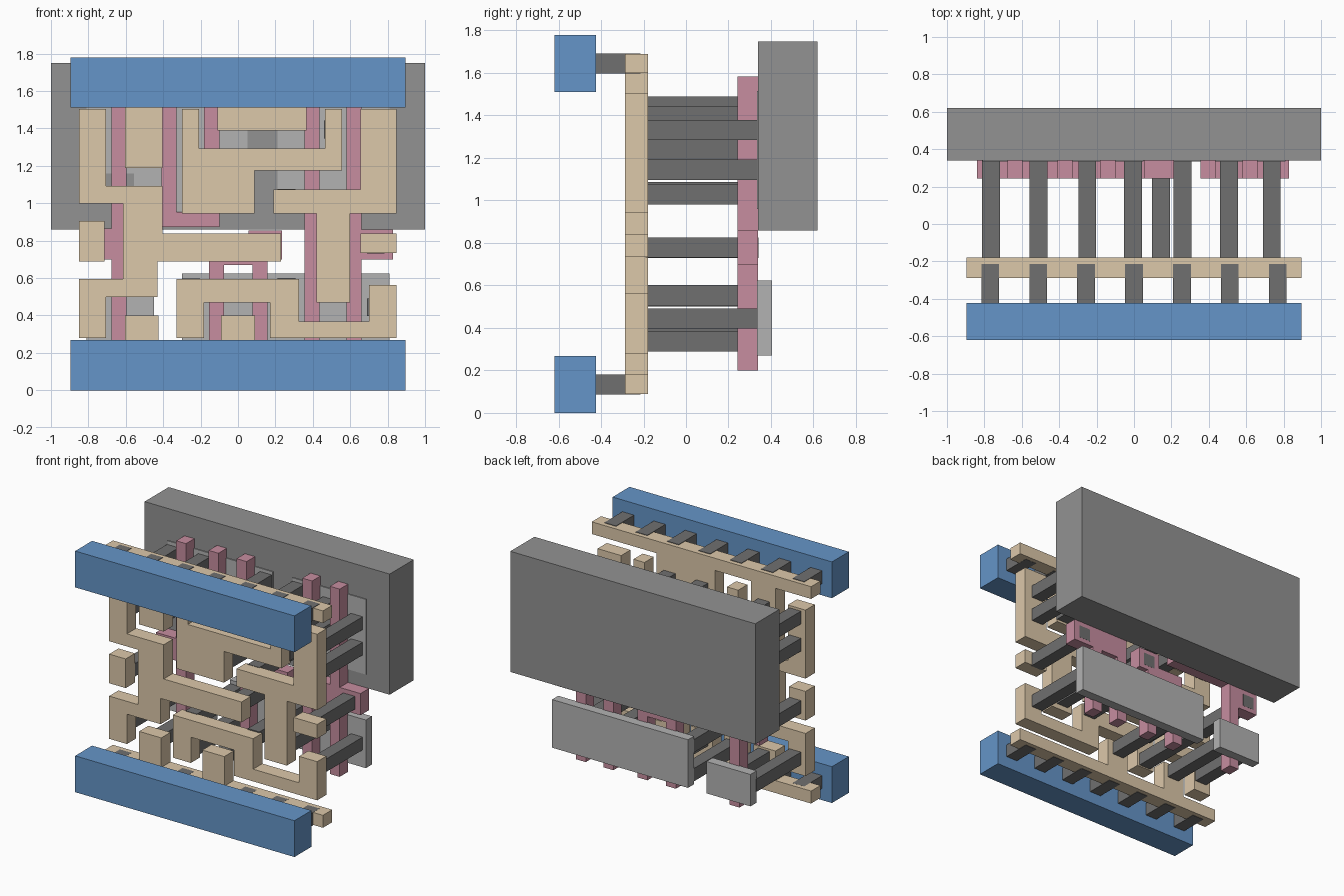
import bpy, bmesh

def material(name, rgb):
    m = bpy.data.materials.new(name)
    m.diffuse_color = (*rgb, 1)
    return m

TAN = material("tan", (0.72, 0.58, 0.40))
PINK = material("pink", (0.57, 0.27, 0.35))
BLUE = material("blue", (0.13, 0.30, 0.58))
MID = material("mid_grey", (0.29, 0.29, 0.29))
LIGHT = material("light_grey", (0.45, 0.45, 0.45))
DARK = material("dark_grey", (0.16, 0.16, 0.16))

def plate(name, pts, y0, y1, mat):
    """Extrude an (x, z) outline from depth y0 to y1."""
    bm = bmesh.new()
    face = bm.faces.new([bm.verts.new((x, y0, z)) for x, z in pts])
    new = bmesh.ops.extrude_face_region(bm, geom=[face])["geom"]
    moved = [v for v in new if isinstance(v, bmesh.types.BMVert)]
    bmesh.ops.translate(bm, verts=moved, vec=(0, y1 - y0, 0))
    bmesh.ops.recalc_face_normals(bm, faces=bm.faces)
    me = bpy.data.meshes.new(name)
    bm.to_mesh(me)
    bm.free()
    me.materials.append(mat)
    ob = bpy.data.objects.new(name, me)
    bpy.context.collection.objects.link(ob)
    return ob

def rect(x0, x1, z0, z1):
    return [(x0, z0), (x1, z0), (x1, z1), (x0, z1)]

def square(x, z, s=0.0475):
    return rect(x - s, x + s, z - s, z + s)

# Big back block
plate("well_block", rect(-1, 1, 0.86, 1.75), 0.34, 0.62, MID)

# Thin diffusion plates
D = (0.333, 0.405, LIGHT)
plate("lower_left_plate", rect(-0.81, -0.45, 0.27, 0.505), *D)
plate("lower_right_plate", rect(-0.3, 0.81, 0.27, 0.625), *D)
plate("upper_right_plate", rect(0.21, 0.81, 0.96, 1.515), *D)
plate("upper_left_plate", [(-0.81, 1.16), (-0.555, 1.16), (-0.555, 0.96),
                           (0.05, 0.96), (0.05, 1.515), (-0.81, 1.515)], *D)

# Pink gate combs
P = (0.243, 0.34, PINK)
plate("left_gate", [(-.675, .2), (-.595, .2), (-.595, .875), (-.1, .875), (-.1, 1.585),
                    (-.182, 1.585), (-.182, .955), (-.33, .955), (-.33, 1.585), (-.41, 1.585),
                    (-.41, .955), (-.595, .955), (-.595, 1.585), (-.675, 1.585),
                    (-.675, .865), (-.84, .865), (-.84, .7), (-.675, .7)], *P)
plate("middle_gate", [(-.155, .2), (-.075, .2), (-.075, .67), (.077, .67), (.077, .2),
                      (.157, .2), (.157, .7), (.235, .7), (.235, .855), (.055, .855),
                      (.055, .75), (-.155, .75)], *P)
plate("right_gate", [(.355, .2), (.435, .2), (.435, .7), (.58, .7), (.58, .2), (.66, .2),
                     (.66, .7), (.83, .7), (.83, .86), (.66, .86), (.66, 1.585),
                     (.58, 1.585), (.58, .86), (.435, .86), (.435, 1.585), (.355, 1.585)], *P)

# Tan wiring layer
L = (-0.288, -0.18, TAN)
plate("left_wire", [(-.85, 1.505), (-.85, 1.0), (-.615, 1.0), (-.615, .595), (-.85, .595),
                    (-.85, .28), (-.705, .28), (-.705, .5), (-.43, .5), (-.43, .69),
                    (.23, .69), (.23, .84), (-.405, .84), (-.405, 1.093), (-.705, 1.093),
                    (-.705, 1.505)], *L)
plate("center_wire", [(-.30, 1.505), (-.30, .945), (.087, .945), (.087, 1.175), (.555, 1.175),
                      (.555, 1.505), (.465, 1.505), (.465, 1.295), (-.208, 1.295),
                      (-.208, 1.505)], *L)
plate("right_wire", [(.655, 1.505), (.655, 1.075), (.19, 1.075), (.19, .945), (.42, .945),
                     (.42, .47), (.6, .47), (.6, .945), (.848, .945), (.848, 1.505)], *L)
plate("lower_wire", [(-.33, .595), (-.33, .28), (-.183, .28), (-.183, .47), (.17, .47),
                     (.17, .28), (.848, .28), (.848, .565), (.7, .565), (.7, .37),
                     (.325, .37), (.325, .595)], *L)
plate("left_pad", rect(-.85, -.715, .69, .905), *L)
plate("right_pad", rect(.655, .848, .735, .84), *L)
plate("top_rail_wire", [(-.895, 1.69), (-.895, 1.6), (-.605, 1.6), (-.605, 1.19), (-.405, 1.19),
                        (-.405, 1.6), (-.11, 1.6), (-.11, 1.39), (.367, 1.39), (.367, 1.6),
                        (.895, 1.6), (.895, 1.69)], *L)
plate("bottom_rail_wire", [(-.895, .09), (.895, .09), (.895, .182), (.09, .182), (.09, .4),
                           (-.09, .4), (-.09, .182), (-.425, .182), (-.425, .4), (-.605, .4),
                           (-.605, .182), (-.895, .182)], *L)

# Contact posts from the wiring back to plates and gates, keyed by x
posts = {-0.765: (0.4, 0.78, 1.24, 1.44), -0.51: (0.337, 1.245, 1.44),
         -0.25: (0.337, 0.55, 1.04, 1.24), -0.005: (0.337, 1.03, 1.443),
         0.145: (0.778,), 0.26: (0.555, 1.03, 1.443), 0.508: (0.555, 1.24, 1.395),
         0.737: (0.445, 0.78, 1.145, 1.333)}
for x, heights in posts.items():
    for z in heights:
        plate("contact_post", square(x, z), -0.19, 0.341, DARK)

# Blue rails and their short connecting posts
for label, z in (("bottom", 0.135), ("top", 1.646)):
    plate(label + "_rail", rect(-0.895, 0.895, z - 0.134, z + 0.134), -0.62, -0.423, BLUE)
    for i in range(7):
        plate(label + "_rail_post", square(-0.768 + 0.256 * i, z), -0.43, -0.213, DARK)

# Rest exactly on the ground
for ob in bpy.data.objects:
    ob.location.z = -0.001
